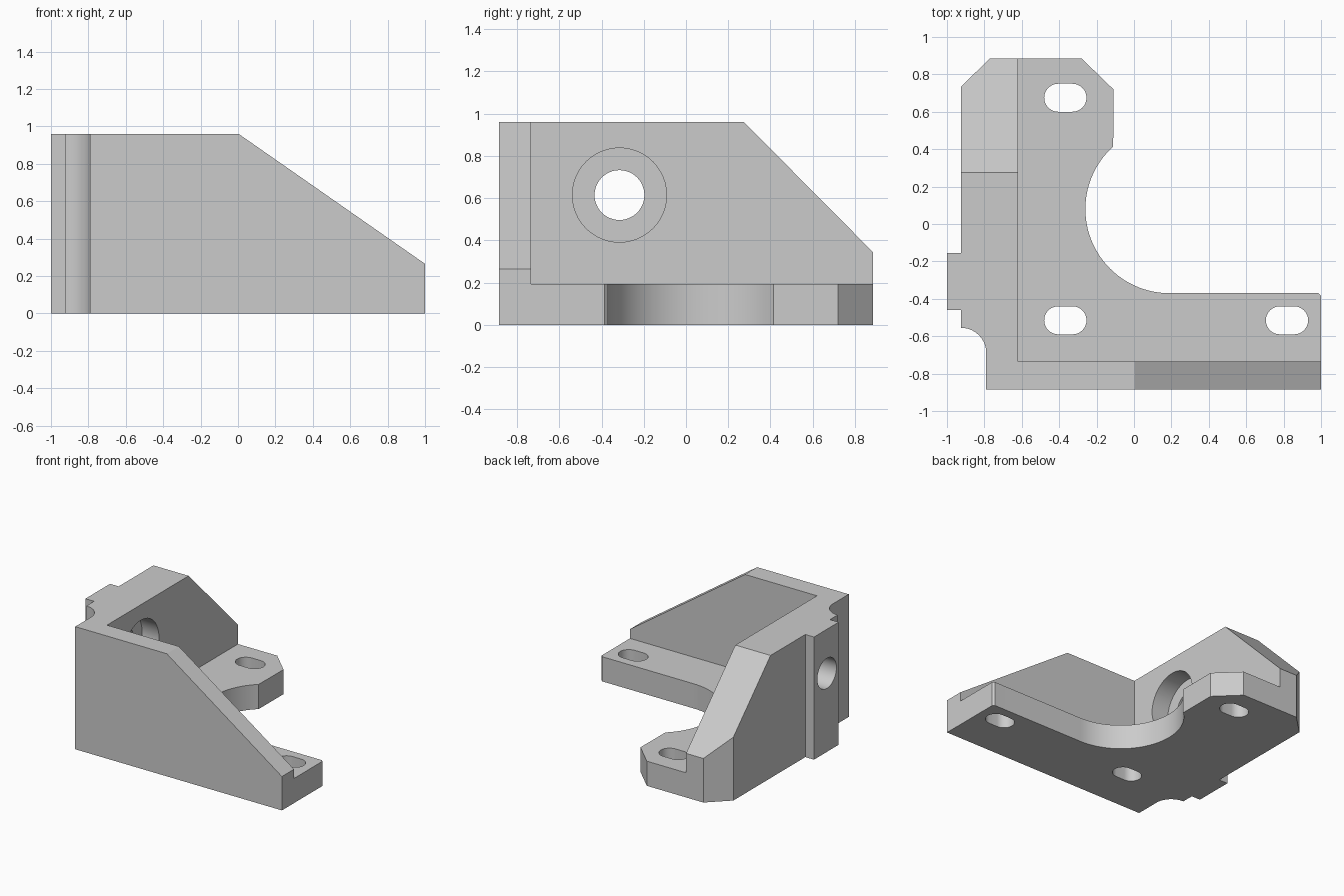
import bpy, bmesh, math
from mathutils import Vector

if "Cube" in bpy.data.objects:
    bpy.data.objects.remove(bpy.data.objects["Cube"])

grey = bpy.data.materials.new("plain grey")
grey.diffuse_color = (0.6, 0.6, 0.6, 1)
grey.use_nodes = True
grey.node_tree.nodes["Principled BSDF"].inputs["Base Color"].default_value = grey.diffuse_color


def arc(cx, cy, r, a0, a1, n):
    """Points along an arc, angles in degrees."""
    return [(cx + r * math.cos(math.radians(a0 + (a1 - a0) * i / n)),
             cy + r * math.sin(math.radians(a0 + (a1 - a0) * i / n))) for i in range(n + 1)]


def prism(name, pts, axis, lo, hi):
    """Extrude a profile along an axis; x takes (y, z), y takes (x, z), z takes (x, y)."""
    def place(p, d):
        return {"x": (d, p[0], p[1]), "y": (p[0], d, p[1]), "z": (p[0], p[1], d)}[axis]
    bm = bmesh.new()
    face = bm.faces.new([bm.verts.new(place(p, lo)) for p in pts])
    ext = bmesh.ops.extrude_face_region(bm, geom=[face])
    shift = Vector(place((0, 0), hi - lo))
    bmesh.ops.translate(bm, vec=shift, verts=[v for v in ext["geom"] if isinstance(v, bmesh.types.BMVert)])
    bmesh.ops.recalc_face_normals(bm, faces=bm.faces)
    mesh = bpy.data.meshes.new(name)
    bm.to_mesh(mesh)
    bm.free()
    mesh.materials.append(grey)
    obj = bpy.data.objects.new(name, mesh)
    bpy.context.collection.objects.link(obj)
    return obj


# Footprint with round bay, clipped corners, side pad and scooped front corner
outline = [(-0.79, -0.885), (1, -0.885), (1, -0.385), (0.985, -0.37)]
outline += arc(0.19, 0.08, 0.45, 270, 132, 40)
outline += [(-0.11, 0.72), (-0.28, 0.885), (-0.77, 0.885), (-0.925, 0.735),
            (-0.925, -0.155), (-1, -0.155), (-1, -0.46), (-0.925, -0.46)]
outline += arc(-0.925, -0.69, 0.135, 90, 0, 16)
bracket = prism("corner_bracket", outline, "z", 0, 0.96)

# Open space above the base plate, leaving two walls
cutters = [prism("inner_space", [(-0.62, -0.735), (2, -0.735), (2, 2), (-0.62, 2)], "z", 0.193, 2)]

# Sloping tops of the side wall and the front wall
for name, axis, start, end in (("side_slope", "x", (0.275, 0.96), (0.885, 0.345)),
                               ("front_slope", "y", (0.003, 0.96), (1, 0.265))):
    a, b = Vector(start), Vector(end)
    d = b - a
    low, high = b + d * 0.3, a - d * 0.3
    cutters.append(prism(name, [tuple(high), tuple(low), (low.x, 2), (high.x, 2)], axis, -2, 2))

# Counterbored hole through the side wall
for name, r, lo, hi in (("bore", 0.118, -2, 0), ("counterbore", 0.223, -0.765, 0)):
    cutters.append(prism(name, arc(-0.315, 0.615, r, 0, 360, 48)[:-1], "x", lo, hi))

# Mounting slots in the base plate
for x, y in ((-0.367, 0.675), (-0.367, -0.515), (0.818, -0.515)):
    slot = arc(x + 0.038, y, 0.075, -90, 90, 16) + arc(x - 0.038, y, 0.075, 90, 270, 16)
    cutters.append(prism("slot", slot, "z", -1, 0.5))

# Cut everything and tidy up
bpy.context.view_layer.objects.active = bracket
bracket.select_set(True)
for c in cutters:
    c.hide_render = True
    mod = bracket.modifiers.new(c.name, "BOOLEAN")
    mod.operation, mod.solver, mod.object = "DIFFERENCE", "EXACT", c
    bpy.ops.object.modifier_apply(modifier=mod.name)
for c in cutters:
    bpy.data.objects.remove(c, do_unlink=True)
bpy.ops.object.shade_smooth_by_angle(angle=math.radians(30))
